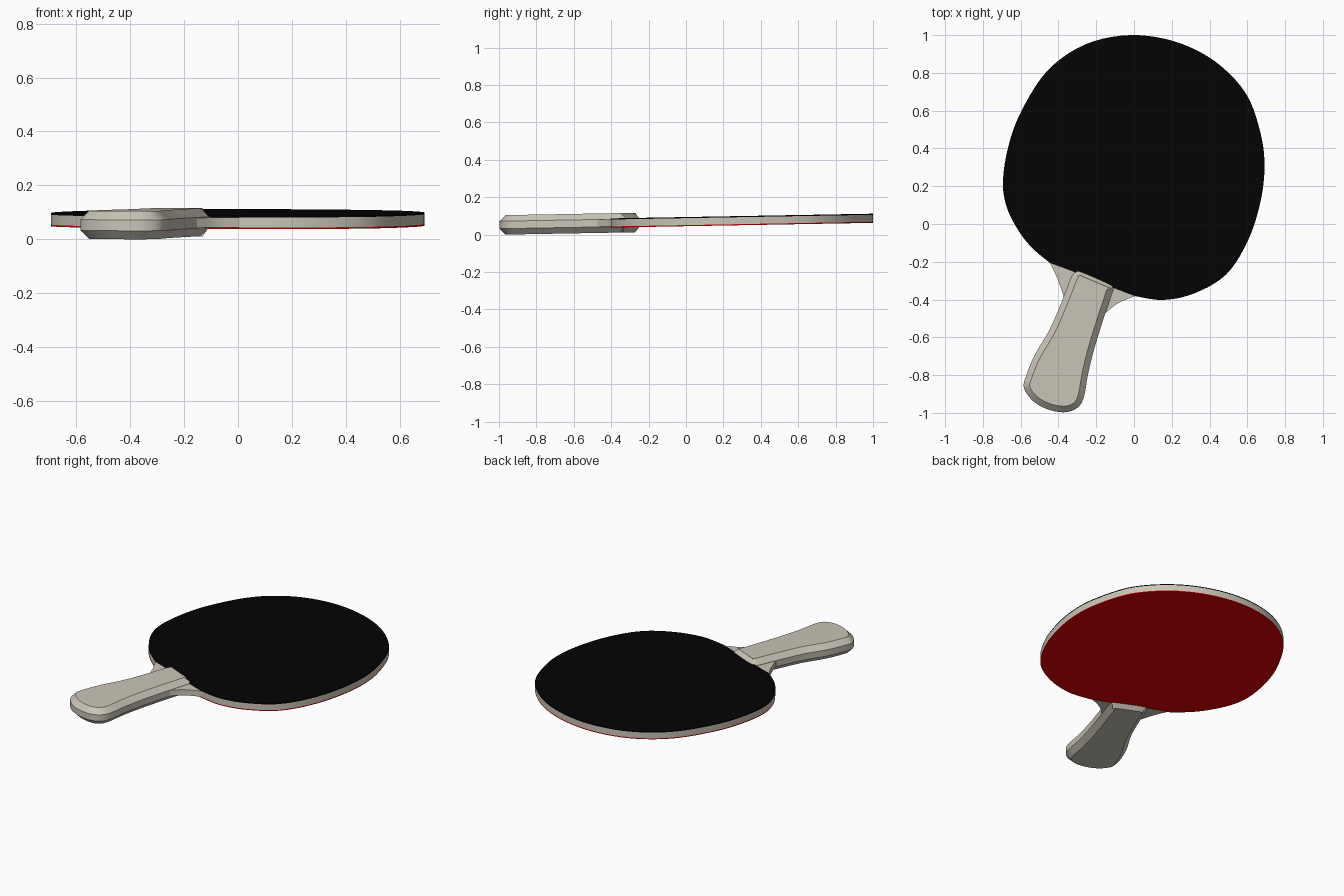
import bpy, bmesh, math
from mathutils import Vector

cube = bpy.data.objects.get("Cube")
if cube:
    bpy.data.objects.remove(cube)


def make_material(name, color):
    mat = bpy.data.materials.new(name)
    mat.use_nodes = True
    mat.diffuse_color = (*color, 1)
    mat.node_tree.nodes["Principled BSDF"].inputs["Base Color"].default_value = (*color, 1)
    return mat


wood = make_material("pale wood", (0.59, 0.555, 0.475))
black = make_material("black rubber", (0.001, 0.001, 0.001))
red = make_material("red rubber", (0.78, 0.001, 0.001))


def smooth(points, closed=False, steps=5):
    """Catmull-Rom curve through the points."""
    p = [Vector(q) for q in points]
    n = len(p)

    def at(i):
        return p[i % n] if closed else p[max(0, min(n - 1, i))]

    out = []
    for i in range(n if closed else n - 1):
        a, b, c, d = (at(i + k) for k in (-1, 0, 1, 2))
        for s in range(steps):
            t = s / steps
            out.append(0.5 * (2 * b + (c - a) * t + (2 * a - 5 * b + 4 * c - d) * t ** 2
                              + (3 * b - a - 3 * c + d) * t ** 3))
    if not closed:
        out.append(p[-1])
    return out


def inset(outline, dist):
    """Move a counter-clockwise outline inward."""
    n = len(outline)
    out = []
    for i, q in enumerate(outline):
        along = (outline[(i + 1) % n] - outline[i - 1]).normalized()
        out.append(q + Vector((-along.y, along.x)) * dist)
    return out


def loft(name, rings, mat):
    """Join (outline, height) rings into a solid; heights follow the tilted mid plane."""
    bm = bmesh.new()
    loops = [[bm.verts.new((q.x, q.y, h + 0.0625 + 0.018 * (q.y + 0.4))) for q in outline]
             for outline, h in rings]
    for low, high in zip(loops, loops[1:]):
        for i in range(len(low)):
            j = (i + 1) % len(low)
            bm.faces.new((low[i], low[j], high[j], high[i]))
    bm.faces.new(loops[0][::-1])
    bm.faces.new(loops[-1])
    bmesh.ops.recalc_face_normals(bm, faces=bm.faces)
    mesh = bpy.data.meshes.new(name)
    bm.to_mesh(mesh)
    bm.free()
    mesh.materials.append(mat)
    obj = bpy.data.objects.new(name, mesh)
    bpy.context.collection.objects.link(obj)
    bpy.ops.object.select_all(action='DESELECT')
    obj.select_set(True)
    bpy.context.view_layer.objects.active = obj
    bpy.ops.object.shade_smooth_by_angle(angle=math.radians(25))
    return obj


# Round rim of the blade, from the right shoulder to the left one
rim = smooth([(0.005, -0.382), (0.155, -0.402), (0.32, -0.367), (0.487, -0.268), (0.60, -0.095),
              (0.667, 0.106), (0.691, 0.30), (0.67, 0.48), (0.593, 0.69), (0.43, 0.86),
              (0.22, 0.965), (-0.02, 1.0), (-0.26, 0.95), (-0.46, 0.81), (-0.60, 0.59),
              (-0.668, 0.40), (-0.694, 0.21), (-0.667, 0.07), (-0.595, -0.06),
              (-0.525, -0.14), (-0.445, -0.206)])

# Wooden core with concave shoulders running into the handle
left_shoulder = smooth([(-0.445, -0.206), (-0.405, -0.29), (-0.37, -0.39)])[1:]
right_shoulder = smooth([(-0.16, -0.48), (-0.085, -0.42), (0.005, -0.382)])[:-1]
core = rim + left_shoulder + right_shoulder
loft("blade_core", [(core, -0.0185), (core, 0.0185)], wood)

# Rubber sheets, cut straight at the handle
sheet = rim + [Vector((-0.30, -0.26)), Vector((-0.11, -0.338))]
loft("top_rubber", [(sheet, 0.018), (sheet, 0.0245)], black)
loft("bottom_rubber", [(sheet, -0.0245), (sheet, -0.018)], red)

# Flared handle with a chamfer all round
grip = smooth([(-0.28, -0.25), (-0.312, -0.255), (-0.335, -0.29), (-0.37, -0.38), (-0.445, -0.555),
               (-0.524, -0.69), (-0.57, -0.80), (-0.583, -0.868), (-0.535, -0.937),
               (-0.46, -0.98), (-0.37, -0.997), (-0.30, -0.973), (-0.265, -0.915),
               (-0.243, -0.794), (-0.21, -0.66), (-0.164, -0.51), (-0.118, -0.37),
               (-0.108, -0.335), (-0.13, -0.315)], closed=True, steps=4)
flat = inset(grip, 0.032)
loft("handle", [(flat, -0.052), (grip, -0.02), (grip, 0.02), (flat, 0.052)], wood)
